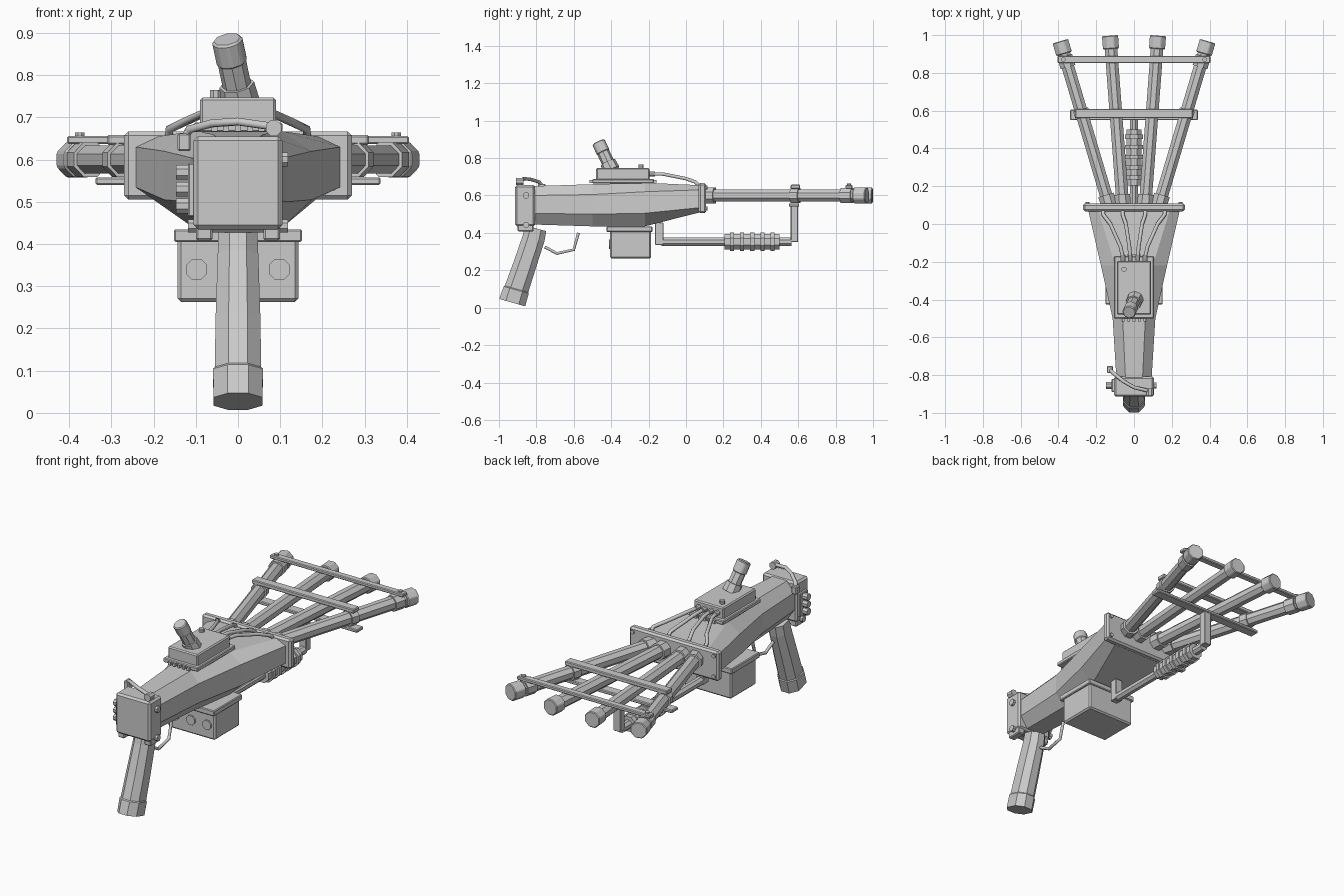
import bpy, bmesh, math
from mathutils import Vector, Matrix

if "Cube" in bpy.data.objects:
    bpy.data.objects.remove(bpy.data.objects["Cube"])


def finish(name, bm, bevel=0.0):
    bmesh.ops.recalc_face_normals(bm, faces=bm.faces[:])
    me = bpy.data.meshes.new(name)
    bm.to_mesh(me)
    bm.free()
    ob = bpy.data.objects.new(name, me)
    bpy.context.collection.objects.link(ob)
    if bevel:
        m = ob.modifiers.new("bevel", 'BEVEL')
        m.width = bevel
        m.segments = 1
    return ob


def box(name, x, y, z, bevel=0.0):
    """Box given as (min, max) ranges."""
    bm = bmesh.new()
    c = [(a[0] + a[1]) / 2 for a in (x, y, z)]
    s = [a[1] - a[0] for a in (x, y, z)]
    bmesh.ops.create_cube(bm, size=1, matrix=Matrix.Translation(c) @ Matrix.Diagonal((*s, 1)))
    return finish(name, bm, bevel)


def rod(name, a, b, r, r2=None, n=8, bevel=0.0):
    """Faceted cylinder from a to b, with a flat side up."""
    a, b = Vector(a), Vector(b)
    d = b - a
    bm = bmesh.new()
    rot = d.to_track_quat('Z', 'Y').to_matrix().to_4x4() @ Matrix.Rotation(math.pi / n, 4, 'Z')
    bmesh.ops.create_cone(bm, cap_ends=True, segments=n, radius1=r, radius2=r2 or r,
                          depth=d.length, matrix=Matrix.Translation((a + b) / 2) @ rot)
    return finish(name, bm, bevel)


def loft(name, rings, bevel=0.0):
    bm = bmesh.new()
    vs = [[bm.verts.new(p) for p in ring] for ring in rings]
    n = len(vs[0])
    for p, q in zip(vs, vs[1:]):
        for i in range(n):
            bm.faces.new((p[i], p[(i + 1) % n], q[(i + 1) % n], q[i]))
    bm.faces.new(vs[0])
    bm.faces.new(vs[-1])
    return finish(name, bm, bevel)


def cable(name, pts, r):
    cu = bpy.data.curves.new(name, 'CURVE')
    cu.dimensions = '3D'
    cu.bevel_depth = r
    cu.bevel_resolution = 1
    cu.use_fill_caps = True
    sp = cu.splines.new('POLY')
    sp.points.add(len(pts) - 1)
    for p, co in zip(sp.points, pts):
        p.co = (*co, 1)
        p.radius = 1
    ob = bpy.data.objects.new(name, cu)
    bpy.context.collection.objects.link(ob)


# Receiver body: eight-sided sections widening to the front flange
# y, top half width, side half width, bottom half width, four heights
sections = [(-.82, .045, .093, .05, .445, .505, .60, .65),
            (-.5, .06, .113, .06, .435, .50, .605, .66),
            (-.22, .10, .175, .10, .435, .505, .62, .668),
            (.075, .19, .243, .19, .51, .535, .63, .655)]
loft("receiver_body", [[(t, y, d), (w, y, c), (w, y, b), (k, y, a),
                        (-k, y, a), (-w, y, b), (-w, y, c), (-t, y, d)]
                       for y, t, w, k, a, b, c, d in sections])
box("rear_cap", (-.105, .105), (-.914, -.807), (.435, .655), .01)
box("front_flange", (-.27, .27), (.067, .108), (.505, .667), .01)
for x in (-.247, .247):
    for z in (.53, .643):
        rod("flange_bolt", (x, .1, z), (x, .116, z), .011)

# Grip: tilted octagonal sections with a flared butt
u = Vector((0, .95, -.27)).normalized()
rings = []
for y, z, w, d in [(-.803, .425, .046, .058), (-.815, .37, .048, .06), (-.865, .22, .053, .062),
                   (-.906, .10, .055, .065), (-.908, .095, .059, .07), (-.929, .027, .058, .072)]:
    rings.append([Vector((0, y, z)) + Vector((w * i, 0, 0)) + u * d * j for i, j in
                  [(.42, 1), (1, .5), (1, -.5), (.42, -1), (-.42, -1), (-1, -.5), (-1, .5), (-.42, 1)]])
loft("grip", rings)
for s in (-1, 1):
    box("grip_lug", tuple(sorted((s * .06, s * .1))), (-.9, -.815), (.408, .445), .005)
rod("grip_pin", (-.118, -.855, .443), (.118, -.855, .443), .017)
cable("trigger_guard", [(0, -.755, .325), (0, -.69, .29), (0, -.60, .31), (0, -.575, .40)], .009)

# Side control panel and knobs on the cap
box("knob_panel", (-.118, -.1), (-.89, -.82), (.465, .592), .003)
for z in (.49, .53, .57):
    rod("control_knob", (-.115, -.855, z), (-.147, -.855, z), .019)
rod("side_stud", (.1, -.855, .6), (.118, -.855, .6), .018)

# Rear hose over the cap
box("hose_socket", (-.143, -.112), (-.79, -.752), (.62, .662), .004)
cable("rear_hose", [(-.127, -.77, .65), (-.115, -.785, .672), (-.06, -.83, .686),
                    (.0, -.865, .69), (.085, -.885, .678)], .01)
rod("hose_knob", (.085, -.908, .675), (.085, -.87, .675), .02)

# Ammunition box with three round dials
box("ammo_box", (-.143, .143), (-.405, -.187), (.263, .42), .008)
box("ammo_box_lip", (-.152, .152), (-.425, -.18), (.405, .435), .004)
for x in (-.098, 0, .098):
    rod("box_dial", (x, -.413, .34), (x, -.40, .34), .027)

# Fore grip rail
box("rail_rear_tab", (-.022, .022), (-.165, -.12), (.335, .455), .003)
rod("rail_rod", (0, -.13, .353), (0, .565, .353), .024)
rod("fore_grip", (0, .205, .353), (0, .50, .353), .044)
for i in range(5):
    y = .235 + i * .054
    rod("fore_grip_ring", (0, y, .353), (0, y + .022, .353), .053)
box("rail_front_post", (-.022, .022), (.56, .6), (.35, .55), .003)

# Top housing with lever, button and cables
box("housing_plate", (-.105, .105), (-.5, -.172), (.665, .688), .004)
box("housing", (-.09, .09), (-.48, -.195), (.68, .747), .006)
for i in range(5):
    for y in (-.508, -.167):
        x = -.056 + i * .028
        box("plate_tooth", (x - .007, x + .007), (y - .008, y + .008), (.667, .684))
base, tip = Vector((.006, -.398, .735)), Vector((-.026, -.468, .885))
at = lambda t: base.lerp(tip, t)
rod("lever_collar", at(0), at(.28), .046, .042)
rod("lever_shaft", at(.2), at(.9), .034)
rod("lever_cap", at(.62), at(1), .038, bevel=.005)
rod("housing_button", (-.053, -.24, .74), (-.053, -.24, .765), .014)
for s in (-1, 1):
    for x0, x1, x2 in ((.058, .125, .163), (.02, .043, .06)):
        rod("cable_plug", (s * x0, -.2, .715), (s * x0, -.165, .715), .014)
        cable("cable", [(s * x0, -.18, .715), (s * (x0 * .8 + x1 * .2), -.12, .714),
                        (s * x1, .0, .69), (s * x2, .05, .672), (s * x2, .072, .65)], .01)

# Four fanned barrels with base collar and muzzle cap
for s in (-1, 1):
    for x0, x1, y1 in ((.128, .39, .968), (.058, .127, .997)):
        a, b = Vector((s * x0, .085, .6)), Vector((s * x1, y1, .6))
        d = (b - a).normalized()
        rod("barrel", a, b, .036)
        rod("barrel_base", a, a + d * .072, .046)
        rod("muzzle_cap", b - d * .07, b, .046, bevel=.004)
        if x0 > .1:
            for y, half in ((.585, .022), (.86, .03)):
                c = a + d * ((y - a.y) / d.y)
                rod("barrel_clamp", c - d * half, c + d * half, .044)

# Cross braces
box("rear_brace_top", (-.31, .31), (.56, .61), (.635, .658), .004)
box("rear_brace_bottom", (-.338, .338), (.55, .605), (.54, .558), .004)
box("front_brace_top", (-.405, .405), (.852, .89), (.637, .656), .004)
for x in (-.375, .375):
    rod("brace_bolt", (x, .871, .65), (x, .871, .664), .012)
